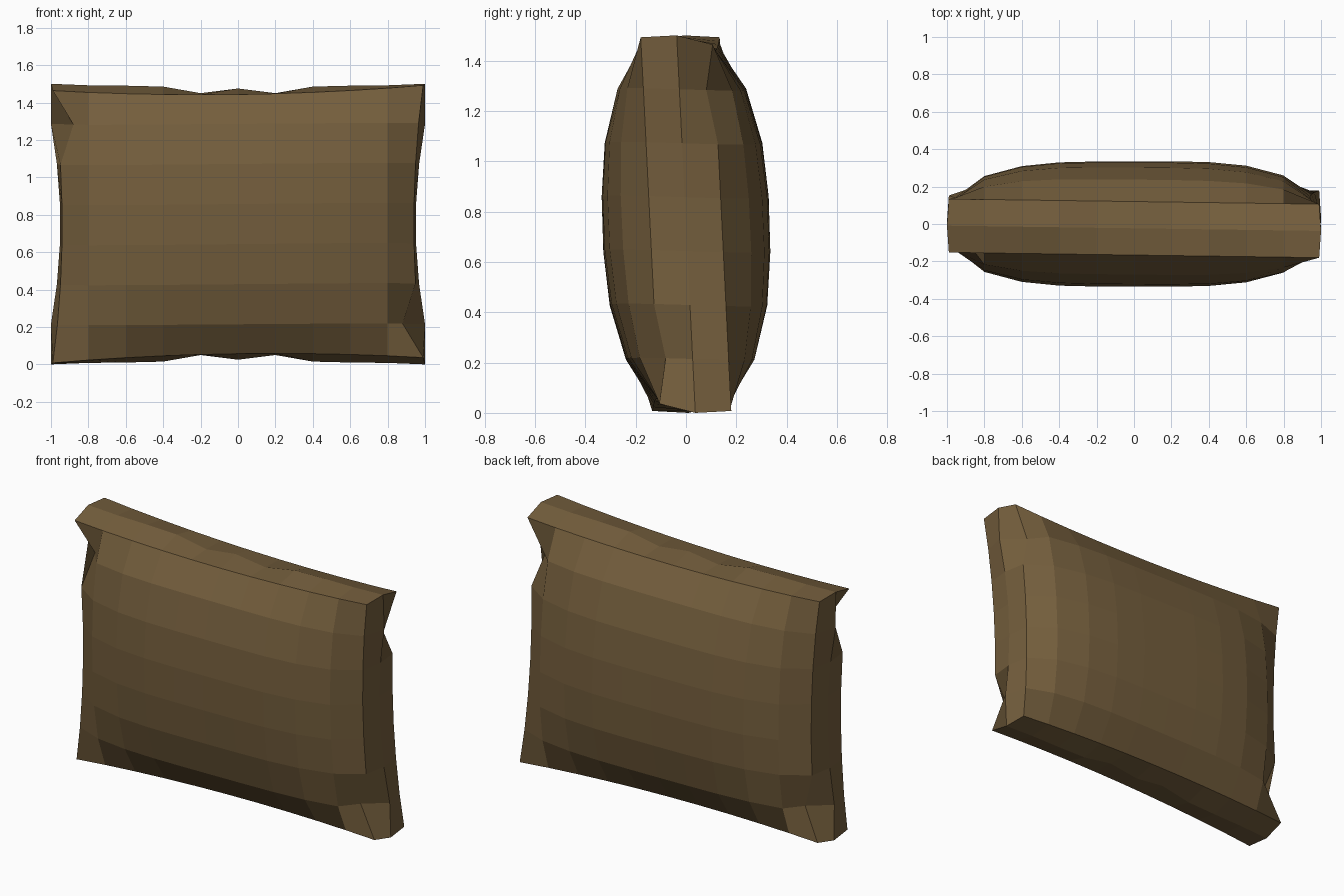
import bpy
import bmesh

cube = bpy.data.objects.get("Cube")
if cube:
    bpy.data.objects.remove(cube, do_unlink=True)

# One fabric colour
fabric = bpy.data.materials.new("brown_fabric")
fabric.use_nodes = True
colour = (0.175, 0.112, 0.046, 1)
fabric.diffuse_color = colour
fabric.node_tree.nodes["Principled BSDF"].inputs["Base Color"].default_value = colour

COLS, ROWS, LAYERS = 10, 7, 2
HALF_HEIGHT = 0.75
RIM = 0.143      # half the width of the border strip
BULGE = 0.19     # extra depth at the middle of each panel

# Inward sag of the border's middle line, from the centre column to the corner
SEAM_SAG = [0.025, 0.05, 0.015, 0.01, 0.008, 0]


def cushion_point(i, j, k):
    """Place a grid point on the padded, slightly twisted cushion."""
    u = 2 * i / COLS - 1
    t = 2 * j / ROWS - 1
    side = k - 1
    x, z = u, t * HALF_HEIGHT
    y = side * (RIM + BULGE * (1 - abs(u) ** 4) * (1 - abs(t) ** 2.6))

    # Top and bottom borders sag inward
    if j in (0, ROWS):
        inset = 0.022 + 0.035 * (1 - u * u) if side else SEAM_SAG[abs(i - COLS // 2)]
        z -= inset * t

    # Side borders sag inward, with a fold beside alternate corners
    if i in (0, COLS):
        inset = 0.01 + 0.05 * (1 - t * t) if side else 0.05 * max(0, 1 - 2 * t * t)
        if j in (1, ROWS - 1) and u * t * side > 0:
            inset = 0.12
            y *= 0.75
        x -= inset * u

    # Twist the whole cushion along its width
    z -= 0.1 * u * y if abs(t) == 1 else 0.03 * u * y
    y -= (0.023 + 0.014 * u) * t
    return x, y, z + HALF_HEIGHT


bm = bmesh.new()
points = {}


def vert(*key):
    if key not in points:
        points[key] = bm.verts.new(cushion_point(*key))
    return points[key]


def quads(size_a, size_b, place):
    """Fill one side of the cushion with a patch of quads."""
    for a in range(size_a):
        for b in range(size_b):
            ring = ((a, b), (a + 1, b), (a + 1, b + 1), (a, b + 1))
            bm.faces.new([vert(*place(*c)) for c in ring])


# Front and back panels, side borders, top and bottom borders
for k in (0, LAYERS):
    quads(COLS, ROWS, lambda a, b: (a, b, k))
for i in (0, COLS):
    quads(ROWS, LAYERS, lambda a, b: (i, a, b))
for j in (0, ROWS):
    quads(COLS, LAYERS, lambda a, b: (a, j, b))

bmesh.ops.recalc_face_normals(bm, faces=bm.faces[:])
mesh = bpy.data.meshes.new("cushion")
bm.to_mesh(mesh)
bm.free()
mesh.materials.append(fabric)
cushion = bpy.data.objects.new("cushion", mesh)
bpy.context.collection.objects.link(cushion)
